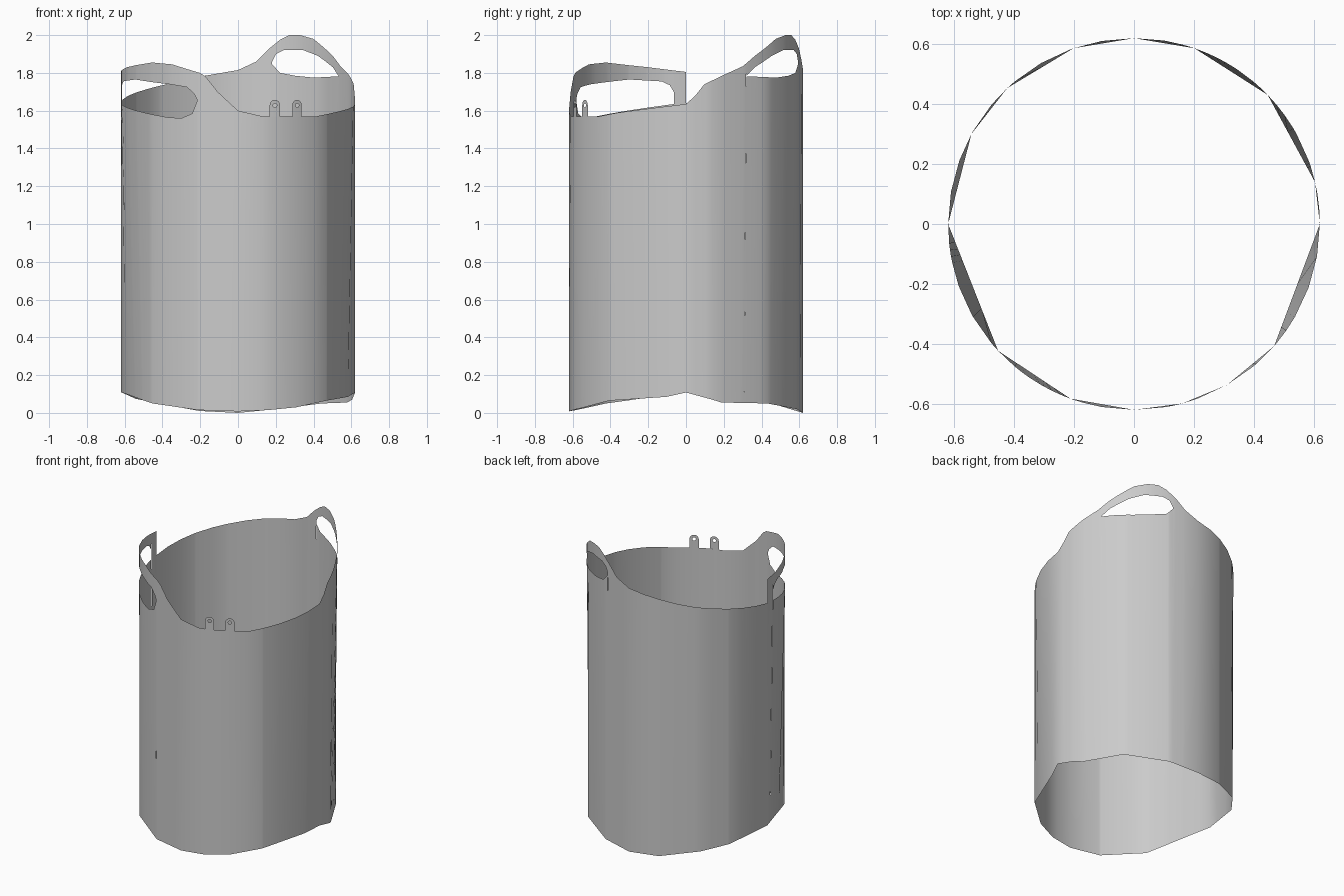
import bpy, bmesh, math

if "Cube" in bpy.data.objects:
    bpy.data.objects.remove(bpy.data.objects["Cube"])

R = 0.62          # wall radius
RIM = 1.57        # height where the wall becomes a true cylinder

# Profiles round the wall: (angle in degrees from the front, height)
BOTTOM = [(-90, .11), (-47, .05), (-20, .015), (0, .008), (15, .015), (30, .03),
          (49, .065), (80, .085), (90, .108), (103, .07), (108, .055), (134, .05),
          (161, .02), (180, 0), (199, .01), (223, .05), (241, .075), (270, .11)]
TOP = [(-90, 1.805), (-71, 1.83), (-47, 1.855), (-34, 1.845), (-19, 1.80),
       (-16, 1.78), (-10, 1.70), (0, 1.60), (12, 1.57), (42, 1.57), (55, 1.59),
       (90, 1.635), (94.6, 1.68), (99, 1.74), (109, 1.79), (119, 1.835), (126, 1.89),
       (140, 1.98), (148, 2.0), (154, 2.0), (159, 1.975), (165, 1.925), (171, 1.86),
       (180, 1.815), (199, 1.78), (220, 1.735), (270, 1.64)]
# Handle openings: (lower edge, upper edge)
HOLES = [
    ([(-84, 1.635), (-60, 1.60), (-37, 1.565), (-29, 1.56), (-23, 1.585), (-20.5, 1.65)],
     [(-84, 1.70), (-82, 1.735), (-78, 1.755), (-61, 1.765), (-36, 1.74), (-26, 1.725),
      (-22, 1.69), (-20.5, 1.66)]),
    ([(121, 1.782), (140, 1.775), (151, 1.785), (159, 1.80), (163, 1.845)],
     [(121, 1.785), (126, 1.83), (137, 1.89), (146, 1.92), (157, 1.92), (161, 1.90),
      (163, 1.86)]),
]
# Corners of the coarse bottom outline
CORNERS = [-90, -47, -20, 0, 15, 30, 49, 90, 103, 134, 161, 180, 199, 223, 241, 270]


def at(profile, a):
    """Height of a profile at an angle."""
    for (a0, z0), (a1, z1) in zip(profile, profile[1:]):
        if a0 <= a <= a1:
            return z0 + (z1 - z0) * (a - a0) / (a1 - a0)
    return profile[-1][1]


def place(a, z):
    """Wrap an (angle, height) point on the wall, flattened towards the bottom."""
    flat = 1.0
    for a0, a1 in zip(CORNERS, CORNERS[1:]):
        if a0 <= a <= a1:
            half = math.radians(a1 - a0) / 2
            flat = math.cos(half) / math.cos(math.radians(a - (a0 + a1) / 2))
    low = at(BOTTOM, a)
    t = min(1, max(0, (z - low) / (RIM - low)))
    r = R * (flat + (1 - flat) * t)
    return (r * math.sin(math.radians(a)), -r * math.cos(math.radians(a)), z)


def strip(bm, a0, a1, lo0, lo1, hi0, hi1):
    """One wall panel between two angles."""
    pts = [(a0, lo0), (a1, lo1), (a1, hi1), (a0, hi0)]
    bm.faces.new([bm.verts.new(place(*p)) for p in pts])


def finish(bm, name, mat):
    bmesh.ops.remove_doubles(bm, verts=bm.verts, dist=0.0002)
    mesh = bpy.data.meshes.new(name)
    bm.to_mesh(mesh)
    bm.free()
    mesh.materials.append(mat)
    ob = bpy.data.objects.new(name, mesh)
    bpy.context.collection.objects.link(ob)
    bpy.ops.object.select_all(action='DESELECT')
    ob.select_set(True)
    bpy.context.view_layer.objects.active = ob
    bpy.ops.object.shade_smooth_by_angle(angle=math.radians(25))
    return ob


grey = bpy.data.materials.new("plain grey")
grey.diffuse_color = (0.6, 0.6, 0.6, 1)
grey.use_nodes = True
grey.node_tree.nodes["Principled BSDF"].inputs["Base Color"].default_value = grey.diffuse_color

# Curved wall with its two handles
angles = set(range(-90, 271, 10)) | set(CORNERS)
for profile in [BOTTOM, TOP] + [edge for hole in HOLES for edge in hole]:
    angles |= {a for a, z in profile}
angles = sorted(angles)
wall = bmesh.new()
for a0, a1 in zip(angles, angles[1:]):
    edges = [BOTTOM, TOP]
    for lower, upper in HOLES:
        if lower[0][0] <= a0 and a1 <= lower[-1][0]:
            edges = [BOTTOM, lower, upper, TOP]
    for lo, hi in zip(edges[::2], edges[1::2]):
        strip(wall, a0, a1, at(lo, a0), at(lo, a1), at(hi, a0), at(hi, a1))
finish(wall, "curved_wall", grey)

# Two small rounded tabs with eyelets on the front rim
TAB, EYE, MID = 0.029, 0.011, 1.628
for i, centre in enumerate((18.4, 30.3)):
    tab = bmesh.new()
    steps = sorted({round(s * k, 5) for s in (-1, 1) for k in
                    [TAB * math.sin(math.pi * j / 12) for j in range(7)] +
                    [EYE * math.sin(math.pi * j / 8) for j in range(5)]})
    arc = lambda r, d: math.sqrt(max(0, r * r - d * d))
    for d0, d1 in zip(steps, steps[1:]):
        a0, a1 = (centre + math.degrees(d / R) for d in (d0, d1))
        h0, h1 = MID + arc(TAB, d0), MID + arc(TAB, d1)
        if max(abs(d0), abs(d1)) <= EYE + 1e-5:
            e0, e1 = arc(EYE, d0), arc(EYE, d1)
            strip(tab, a0, a1, RIM, RIM, MID - e0, MID - e1)
            strip(tab, a0, a1, MID + e0, MID + e1, h0, h1)
        else:
            strip(tab, a0, a1, RIM, RIM, h0, h1)
    finish(tab, f"eyelet_tab_{i + 1}", grey)
